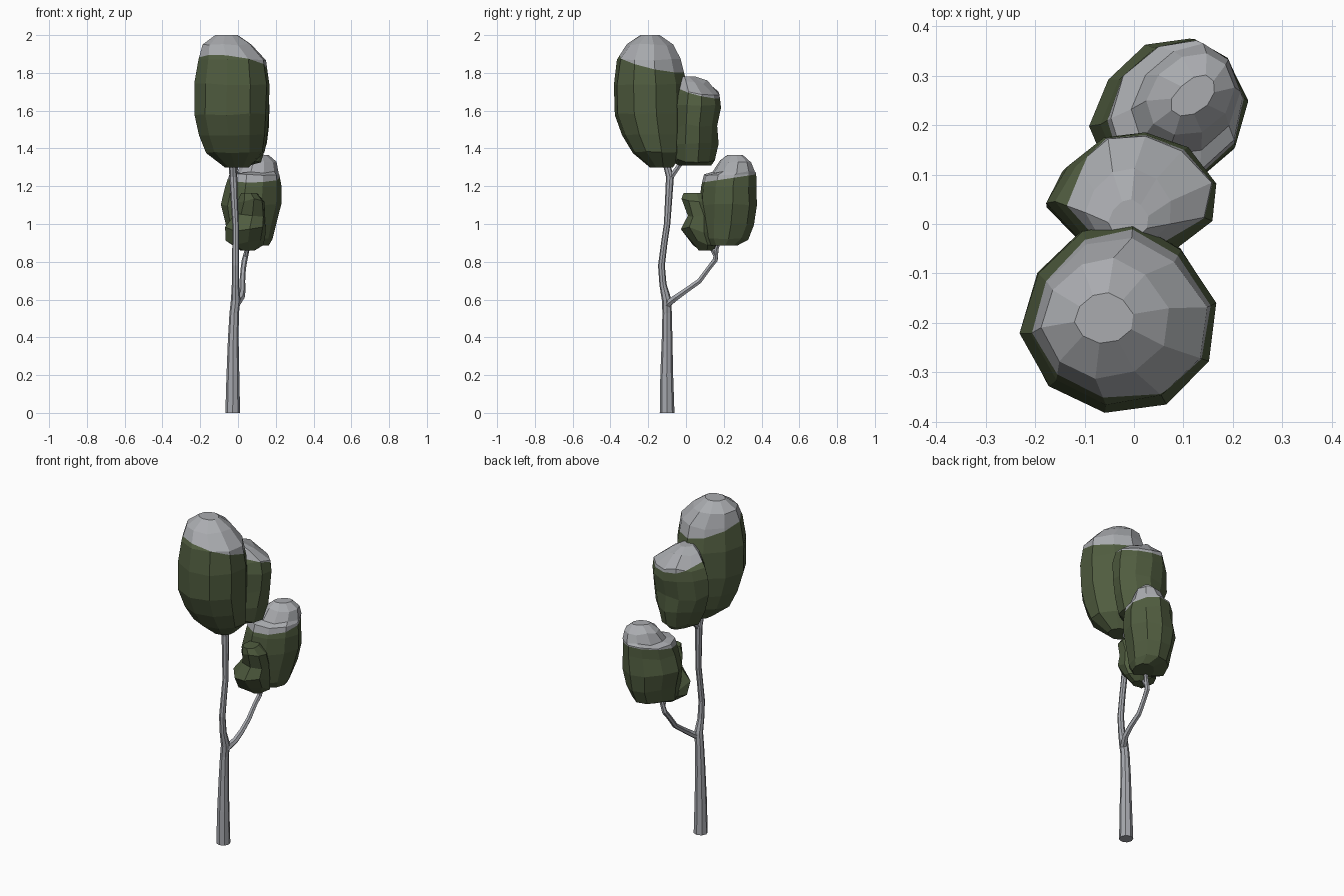
import bpy, bmesh, math, random
from mathutils import Vector


def material(name, rgb):
    m = bpy.data.materials.new(name)
    m.diffuse_color = (*rgb, 1)
    return m


BARK = material("grey bark", (0.38, 0.39, 0.42))
LEAF = material("dark green foliage", (0.08, 0.108, 0.05))
SNOW = material("pale grey snow", (0.40, 0.41, 0.43))


def finish(name, bm, mats):
    bmesh.ops.recalc_face_normals(bm, faces=bm.faces[:])
    me = bpy.data.meshes.new(name)
    bm.to_mesh(me)
    bm.free()
    for m in mats:
        me.materials.append(m)
    ob = bpy.data.objects.new(name, me)
    bpy.context.collection.objects.link(ob)
    return ob


def loft(bm, rings):
    loops = [[bm.verts.new(p) for p in r] for r in rings]
    n = len(loops[0])
    for a, b in zip(loops, loops[1:]):
        for i in range(n):
            j = (i + 1) % n
            bm.faces.new((a[i], a[j], b[j], b[i]))
    bm.faces.new(loops[0][::-1])
    bm.faces.new(loops[-1])


def limb(name, path, sides):
    """Tapered tube; path entries are (x, y, z, radius)."""
    pts = [Vector(p[:3]) for p in path]
    bm = bmesh.new()
    rings = []
    for k, p in enumerate(pts):
        t = pts[min(k + 1, len(pts) - 1)] - pts[max(k - 1, 0)]
        t = Vector((0, 0, 1)) if k == 0 and p.z == 0 else t.normalized()
        u = (Vector((1, 0, 0)) - t * t.x).normalized()
        v = t.cross(u)
        r = path[k][3]
        rings.append([p + r * (math.cos(a) * u + math.sin(a) * v)
                      for a in (2 * math.pi * i / sides for i in range(sides))])
    loft(bm, rings)
    return finish(name, bm, [BARK])


def crown(name, levels, sides, jitter, seed, cap=None, taper=0.0, skew=0.0):
    """Faceted foliage; levels are (z, x0, x1, y0, y1), cap is (x, y, z, slope x, slope y).
    taper narrows the back half, skew shifts the back towards +x."""
    rnd = random.Random(seed)
    bm = bmesh.new()
    rings = []
    for z, x0, x1, y0, y1 in levels:
        ring = []
        for i in range(sides):
            a = 2 * math.pi * (i + 0.25) / sides
            c, s = math.cos(a), math.sin(a)
            k = 1.03 * (1 + rnd.uniform(-jitter, jitter))
            edge = z in (levels[0][0], levels[-1][0])
            dz = 0 if edge else rnd.uniform(-0.25, 0.25) * jitter
            rx = (x1 - x0) / 2 * (1 - taper * max(s, 0))
            ring.append(((x0 + x1) / 2 + rx * k * c + skew * s,
                         (y0 + y1) / 2 + (y1 - y0) / 2 * k * s, z + dz))
        rings.append(ring)
    loft(bm, rings)
    if cap:
        # cut along the tilted snow line and colour everything above it
        p = Vector(cap[:3])
        nrm = Vector((-cap[3], -cap[4], 1)).normalized()
        bmesh.ops.bisect_plane(bm, geom=bm.verts[:] + bm.edges[:] + bm.faces[:],
                               plane_co=p, plane_no=nrm)
        for f in bm.faces:
            f.material_index = int((f.calc_center_median() - p).dot(nrm) > 0)
    return finish(name, bm, [LEAF, SNOW])


# Trunk and limbs
limb("trunk", [(-0.028, -0.10, 0, 0.039), (-0.027, -0.102, 0.2, 0.034),
               (-0.025, -0.10, 0.4, 0.028), (-0.02, -0.10, 0.53, 0.025),
               (-0.012, -0.103, 0.60, 0.025), (-0.014, -0.122, 0.68, 0.019),
               (-0.014, -0.13, 0.78, 0.018), (-0.013, -0.115, 0.9, 0.017),
               (-0.013, -0.10, 1.0, 0.017), (-0.02, -0.092, 1.13, 0.019),
               (-0.025, -0.085, 1.25, 0.021), (-0.03, -0.11, 1.34, 0.018)], 8)
limb("upper_fork", [(-0.024, -0.085, 1.24, 0.016), (-0.015, -0.05, 1.29, 0.014),
                    (0.0, 0.0, 1.36, 0.013)], 6)
limb("side_branch", [(-0.008, -0.10, 0.575, 0.02), (0.018, -0.05, 0.613, 0.018),
                     (0.024, 0.0, 0.648, 0.016), (0.023, 0.07, 0.697, 0.015),
                     (0.028, 0.12, 0.765, 0.014), (0.035, 0.155, 0.81, 0.015),
                     (0.05, 0.162, 0.87, 0.012), (0.07, 0.18, 0.92, 0.01)], 6)
limb("side_twig", [(0.042, 0.155, 0.83, 0.011), (0.05, 0.13, 0.88, 0.01),
                   (0.05, 0.10, 0.93, 0.008)], 6)

# Foliage crowns with snow caps
crown("main_crown", [
    (1.30, -0.07, 0.06, -0.19, -0.07), (1.38, -0.165, 0.14, -0.28, -0.02),
    (1.47, -0.20, 0.155, -0.335, -0.005), (1.58, -0.225, 0.165, -0.375, 0.0),
    (1.74, -0.225, 0.17, -0.38, 0.0), (1.87, -0.205, 0.15, -0.36, -0.03),
    (1.95, -0.185, 0.07, -0.31, -0.07), (2.0, -0.12, 0.0, -0.24, -0.14)],
    10, 0.02, 3, (-0.03, -0.19, 1.85, -0.14, -0.24), taper=0.2)
crown("rear_crown", [
    (1.31, -0.06, 0.06, -0.04, 0.13), (1.335, -0.10, 0.12, -0.06, 0.15),
    (1.42, -0.14, 0.15, -0.07, 0.17), (1.52, -0.17, 0.17, -0.06, 0.165),
    (1.62, -0.17, 0.175, -0.06, 0.185), (1.69, -0.15, 0.16, -0.05, 0.18),
    (1.75, -0.10, 0.08, -0.04, 0.11), (1.78, -0.05, 0.03, -0.03, 0.05)],
    10, 0.045, 5, (0, 0.07, 1.695, -0.1, -0.25), taper=0.25)
crown("lower_crown", [
    (0.885, 0.03, 0.16, 0.12, 0.27), (0.92, -0.05, 0.18, 0.08, 0.33),
    (1.0, -0.06, 0.20, 0.07, 0.36), (1.10, -0.085, 0.225, 0.07, 0.375),
    (1.20, -0.06, 0.225, 0.08, 0.37), (1.265, -0.045, 0.22, 0.10, 0.37),
    (1.275, 0.0, 0.21, 0.14, 0.36), (1.33, 0.03, 0.20, 0.18, 0.345),
    (1.365, 0.08, 0.16, 0.22, 0.30)],
    10, 0.03, 8, (0.08, 0.22, 1.24, 0, 0.15), taper=0.12, skew=0.02)
crown("small_crown", [
    (0.86, 0.01, 0.09, 0.07, 0.14), (0.90, -0.06, 0.13, 0.03, 0.17),
    (0.97, -0.06, 0.14, -0.02, 0.17), (1.05, -0.02, 0.14, 0.01, 0.15),
    (1.13, 0.0, 0.14, -0.02, 0.13), (1.165, 0.02, 0.10, -0.01, 0.10)],
    8, 0.08, 4)
